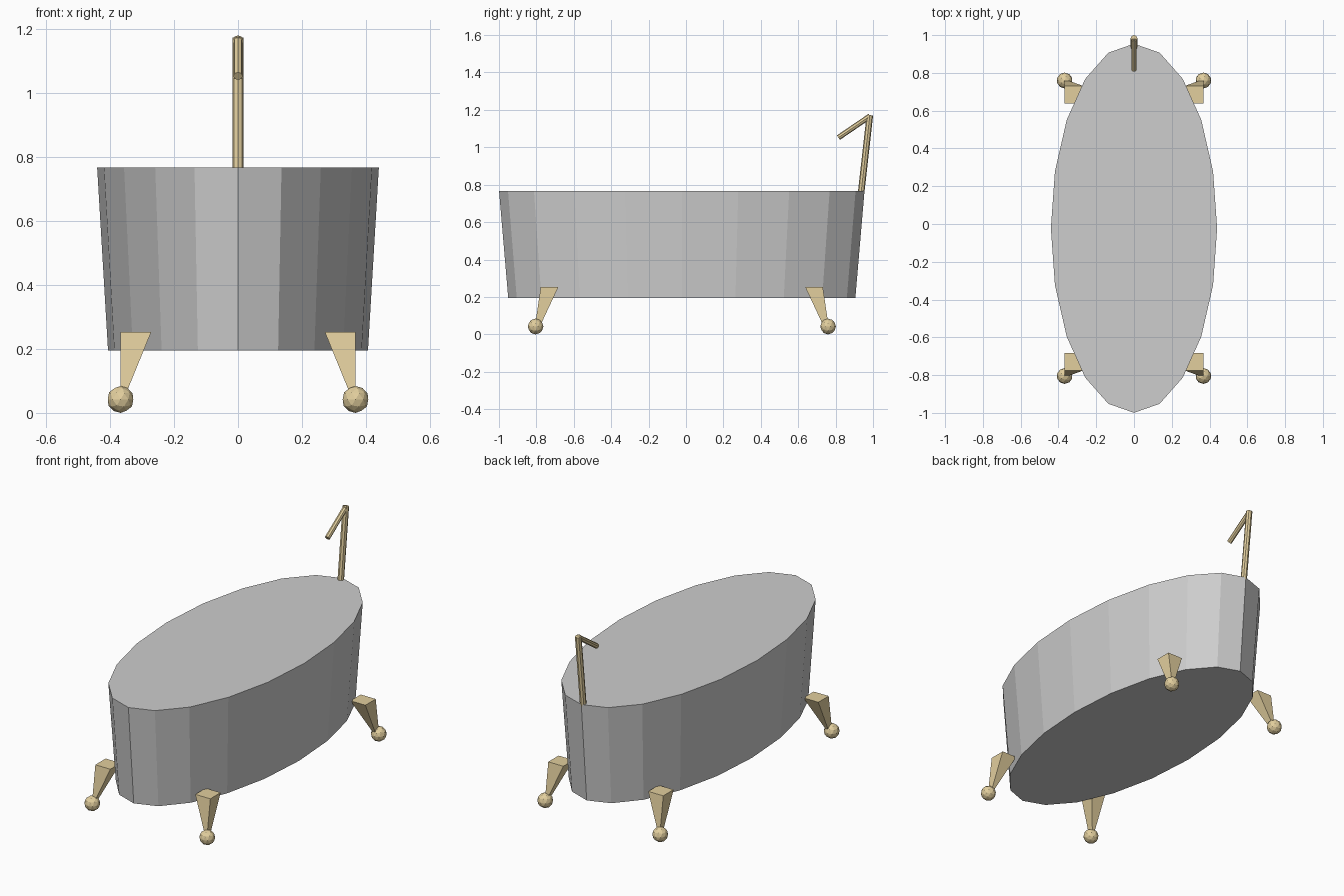
import bpy, bmesh
from mathutils import Vector, Matrix

if "Cube" in bpy.data.objects:
    bpy.data.objects.remove(bpy.data.objects["Cube"], do_unlink=True)

MID_Y = -0.0225  # centre line of the tub along its length


def make_material(name, rgb):
    mat = bpy.data.materials.new(name)
    mat.use_nodes = True
    mat.diffuse_color = (*rgb, 1)
    mat.node_tree.nodes["Principled BSDF"].inputs["Base Color"].default_value = (*rgb, 1)
    return mat


grey = make_material("tub grey", (0.61, 0.61, 0.61))
brass = make_material("pale brass", (0.76, 0.62, 0.34))


def add_object(name, bm, mat):
    bmesh.ops.recalc_face_normals(bm, faces=bm.faces)
    mesh = bpy.data.meshes.new(name)
    bm.to_mesh(mesh)
    bm.free()
    mesh.materials.append(mat)
    obj = bpy.data.objects.new(name, mesh)
    bpy.context.collection.objects.link(obj)
    return obj


# Tub: twenty-sided oval, wider at the rim, closed on top
bm = bmesh.new()
bmesh.ops.create_cone(bm, cap_ends=True, segments=20, radius1=1, radius2=1, depth=1)
for v in bm.verts:
    at_rim = v.co.z > 0
    rx, ry, z = (0.44, 0.977, 0.767) if at_rim else (0.406, 0.928, 0.195)
    v.co = (v.co.x * rx, v.co.y * ry + MID_Y, z)
add_object("tub", bm, grey)


# Feet: tapered leg splayed along the length, ending in a ball
def add_foot(label, sx, sy):
    bm = bmesh.new()
    bmesh.ops.create_cube(bm, size=1)
    for v in bm.verts:
        top, outer_x, outer_y = v.co.z > 0, v.co.x > 0, v.co.y > 0
        x = 0.367 if outer_x else (0.271 if top else 0.354)
        if top:
            y = 0.754 if outer_y else 0.66
        else:
            y = 0.784 if outer_y else 0.755
        v.co = (x * sx, y * sy + MID_Y, 0.253 if top else 0.05)
    add_object(label + "_leg", bm, brass)

    bm = bmesh.new()
    bmesh.ops.create_icosphere(bm, subdivisions=2, radius=0.042)
    bmesh.ops.translate(bm, verts=bm.verts, vec=(0.367 * sx, 0.782 * sy + MID_Y, 0.042))
    add_object(label + "_ball_foot", bm, brass)


for side, sx in (("left", 1), ("right", -1)):
    for end, sy in (("front", -1), ("back", 1)):
        add_foot(f"{end}_{side}", sx, sy)


# Tap: leaning pipe with a spout pointing down over the tub
def add_pipe(name, start, end, radius):
    a, b = Vector(start), Vector(end)
    bm = bmesh.new()
    turn = (b - a).to_track_quat("Z", "Y").to_matrix().to_4x4()
    bmesh.ops.create_cone(bm, cap_ends=True, segments=8, radius1=radius, radius2=radius,
                          depth=(b - a).length,
                          matrix=Matrix.Translation((a + b) / 2) @ turn)
    add_object(name, bm, brass)


add_pipe("tap_pipe", (0, 0.936, 0.755), (0, 0.983, 1.172), 0.0175)
add_pipe("tap_spout", (0, 0.984, 1.167), (0, 0.815, 1.052), 0.0145)
